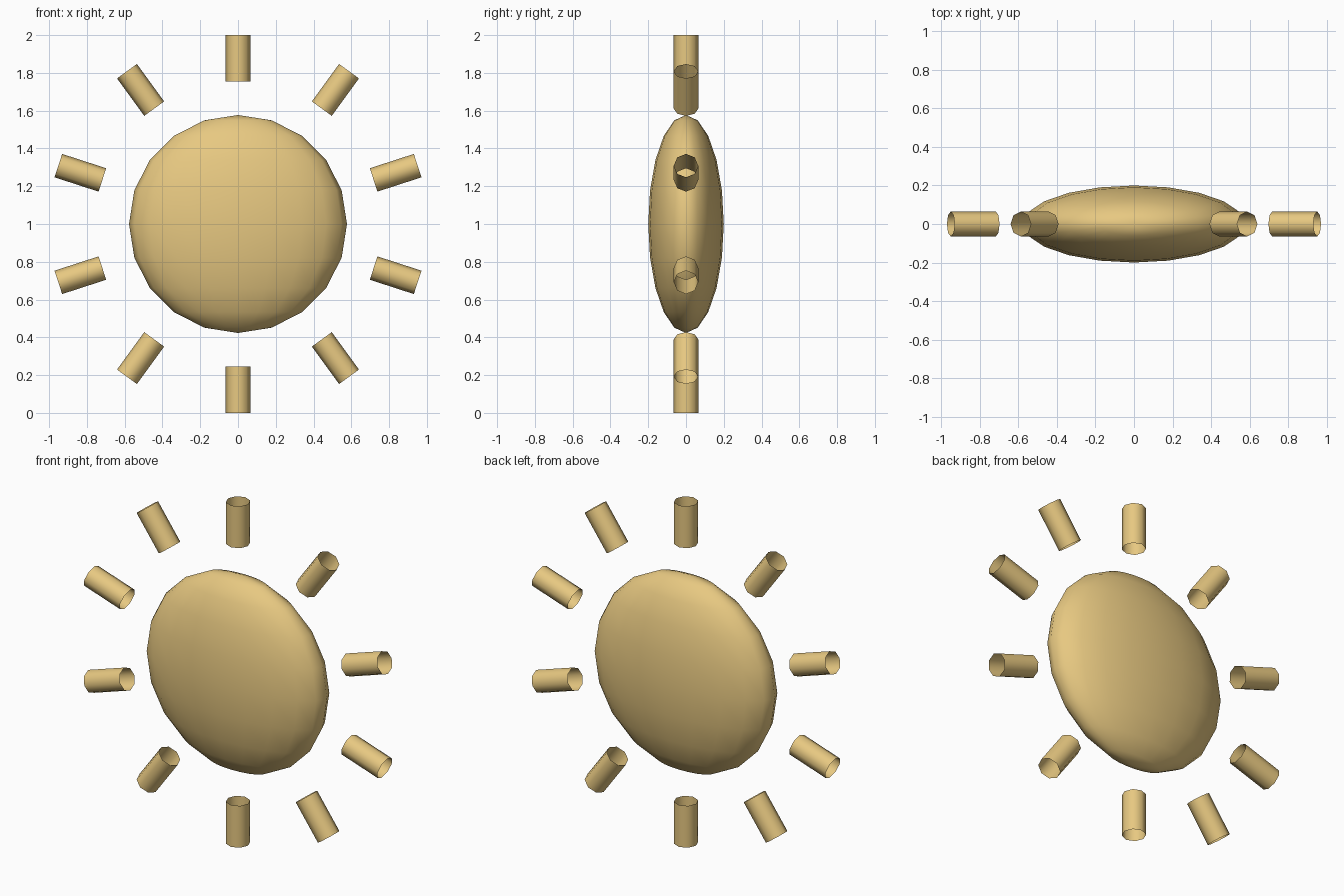
import bpy
import math
from mathutils import Matrix

if "Cube" in bpy.data.objects:
    bpy.data.objects.remove(bpy.data.objects["Cube"])

gold = bpy.data.materials.new("gold")
gold.diffuse_color = (0.80, 0.58, 0.22, 1)
gold.use_nodes = True
gold.node_tree.nodes["Principled BSDF"].inputs["Base Color"].default_value = gold.diffuse_color


def finish(obj, name):
    obj.name = name
    obj.data.materials.append(gold)
    for p in obj.data.polygons:
        p.use_smooth = True


CENTRE = Matrix.Translation((0, 0, 1))

# Flattened sphere body
bpy.ops.mesh.primitive_uv_sphere_add(segments=20, ring_count=10, radius=1)
body = bpy.context.object
body.data.transform(CENTRE @ Matrix.Diagonal((0.577, 0.2, 0.577, 1)))
finish(body, "sun_body")

# Ten open-ended octagonal tubes around the body
INNER, OUTER = 0.755, 1.0
for i in range(10):
    bpy.ops.mesh.primitive_cylinder_add(vertices=8, radius=0.065,
                                        depth=OUTER - INNER, end_fill_type='NOTHING')
    ray = bpy.context.object
    spin = Matrix.Rotation(i * math.tau / 10, 4, 'Y')
    ray.data.transform(CENTRE @ spin @ Matrix.Translation((0, 0, (INNER + OUTER) / 2)))
    finish(ray, f"sun_ray_{i + 1}")
